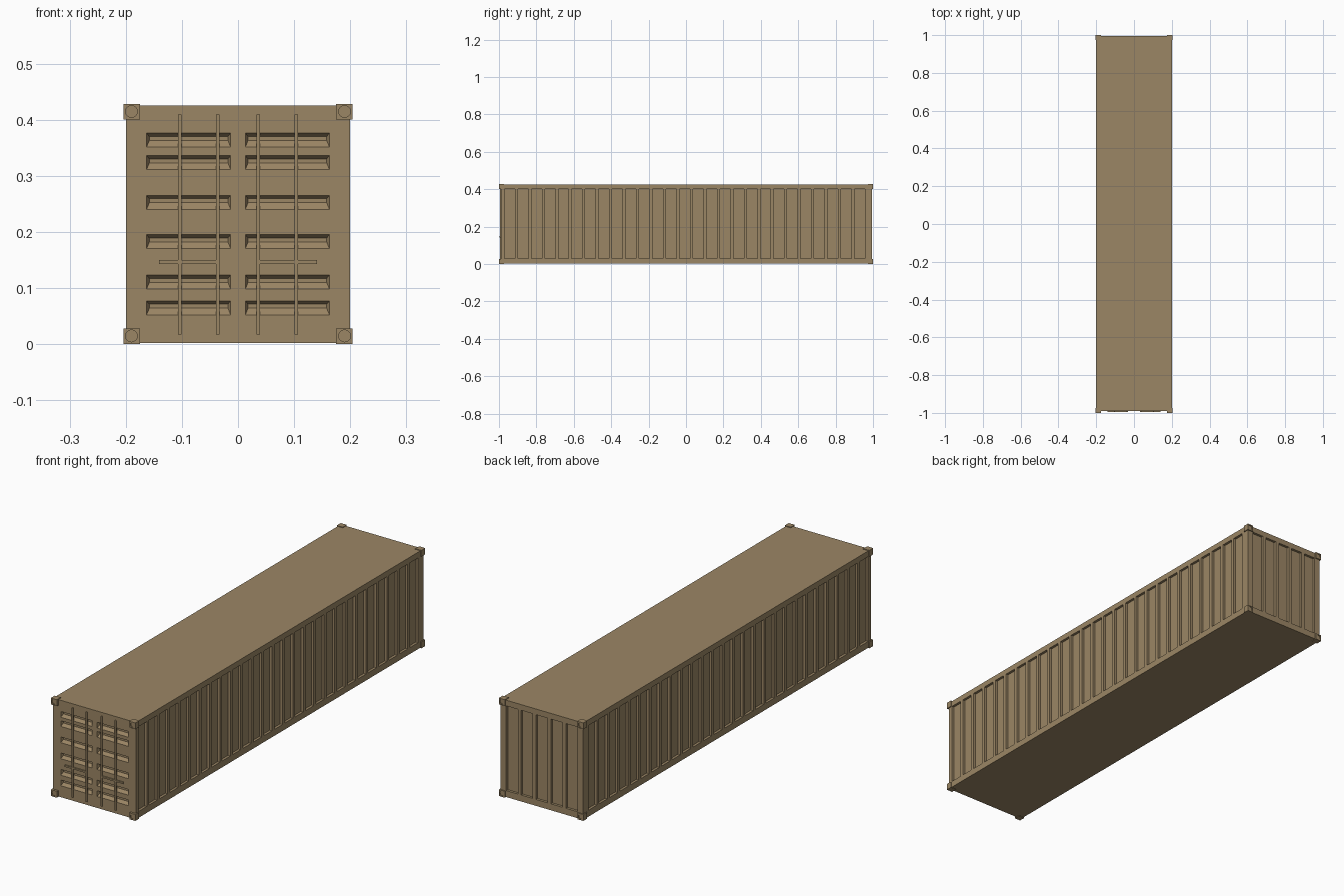
import bpy, bmesh
from mathutils import Vector

if "Cube" in bpy.data.objects:
    bpy.data.objects.remove(bpy.data.objects["Cube"])

mat = bpy.data.materials.new("tan_paint")
mat.diffuse_color = (0.33, 0.24, 0.13, 1)
mat.use_nodes = True
mat.node_tree.nodes["Principled BSDF"].inputs["Base Color"].default_value = mat.diffuse_color

HX, Y0, Y1, Z0, Z1 = 0.2, -0.99, 0.995, 0.002, 0.425
RIB, PITCH, DEPTH = 0.016, 0.072, 0.011


def finish(name, bm):
    me = bpy.data.meshes.new(name)
    bm.to_mesh(me)
    bm.free()
    me.materials.append(mat)
    ob = bpy.data.objects.new(name, me)
    bpy.context.collection.objects.link(ob)
    return ob


def box(name, x, y, z):
    bm = bmesh.new()
    bmesh.ops.create_cube(bm, size=1)
    for v in bm.verts:
        v.co = Vector([r[0] if c < 0 else r[1] for c, r in zip(v.co, (x, y, z))])
    return finish(name, bm)


def wall(name, origin, u_dir, u_range, columns, rows, taper=(0, 0, 0)):
    """Flat wall with a pressed recess at every column/row crossing.
    taper: inset of the recess floor at its sides, bottom and top."""
    u_dir, up = Vector(u_dir), Vector((0, 0, 1))
    out = u_dir.cross(up)
    bm = bmesh.new()
    us = [u_range[0], *[e for c in columns for e in c], u_range[1]]
    vs = [Z0, *[e for r in rows for e in r], Z1]

    def p(u, v, d=0):
        return bm.verts.new(Vector(origin) + u_dir * u + up * v - out * d)

    for i in range(len(us) - 1):
        for j in range(len(vs) - 1):
            a, b, c, d = us[i], us[i + 1], vs[j], vs[j + 1]
            outer = [p(a, c), p(b, c), p(b, d), p(a, d)]
            if i % 2 and j % 2:
                s, lo, hi = taper
                a, b, c, d = a + s, b - s, c + lo, d - hi
                inner = [p(a, c, DEPTH), p(b, c, DEPTH), p(b, d, DEPTH), p(a, d, DEPTH)]
                bm.faces.new(inner)
                for k in range(4):
                    n = (k + 1) % 4
                    bm.faces.new((outer[k], outer[n], inner[n], inner[k]))
            else:
                bm.faces.new(outer)
    bmesh.ops.remove_doubles(bm, verts=bm.verts, dist=1e-5)
    return finish(name, bm)


# Ribbed long sides and rear end
tall = [(0.03, 0.40)]
side = [(-0.971 + k * PITCH, -0.971 + (k + 1) * PITCH - RIB) for k in range(27)]
flipped = [(-b, -a) for a, b in reversed(side)]
end = [(-0.172 + k * PITCH, -0.172 + (k + 1) * PITCH - RIB) for k in range(5)]
wall("right_side_wall", (HX, 0, 0), (0, 1, 0), (Y0, Y1), side, tall)
wall("left_side_wall", (-HX, 0, 0), (0, -1, 0), (-Y1, -Y0), flipped, tall)
wall("rear_wall", (0, Y1, 0), (-1, 0, 0), (-HX, HX), end, tall)

# Door end with pressed horizontal recesses
rows = [(z - 0.025, z) for z in (0.077, 0.123, 0.195, 0.265, 0.336, 0.376)]
wall("doors", (0, Y0, 0), (1, 0, 0), (-HX, HX),
     [(-0.163, -0.013), (0.013, 0.163)], rows, (0.005, 0.012, 0.006))

# Roof and floor sheets
box("roof", (-HX, HX), (Y0, Y1), (Z1 - 0.002, Z1))
box("floor", (-HX, HX), (Y0, Y1), (Z0, Z0 + 0.002))

# Door locking rods and handles
for sx, label in ((-1, "left"), (1, "right")):
    for x, pos in ((0.036, "inner"), (0.104, "outer")):
        box(f"{label}_{pos}_lock_rod", sorted((sx * (x - 0.003), sx * (x + 0.003))),
            (-0.995, Y0 + 0.001), (0.017, 0.409))
    box(f"{label}_door_handle", sorted((sx * 0.037, sx * 0.141)),
        (-0.996, Y0 + 0.001), (0.143, 0.15))

# Corner castings with round sockets in their end faces
for sx in (-1, 1):
    for sy in (-1, 1):
        for z in (0.0, 0.4):
            name = f"corner_casting_{'left' if sx < 0 else 'right'}_" \
                   f"{'front' if sy < 0 else 'rear'}_{'top' if z else 'bottom'}"
            ob = box(name, sorted((sx * 0.175, sx * 0.204)),
                     sorted((sy * 0.973, sy * 1.0)), (z, z + 0.028))
            bpy.ops.mesh.primitive_cylinder_add(
                vertices=24, radius=0.0105, depth=0.008,
                location=(sx * 0.19, sy * 1.0, z + 0.0145), rotation=(1.5707963, 0, 0))
            cutter = bpy.context.object
            cutter.name = "socket_cutter"
            cutter.data.materials.append(mat)
            cutter.hide_render = True
            mod = ob.modifiers.new("socket", 'BOOLEAN')
            mod.operation, mod.object, mod.solver = 'DIFFERENCE', cutter, 'EXACT'
            bpy.context.view_layer.objects.active = ob
            bpy.ops.object.modifier_apply(modifier=mod.name)
            bpy.data.objects.remove(cutter)
